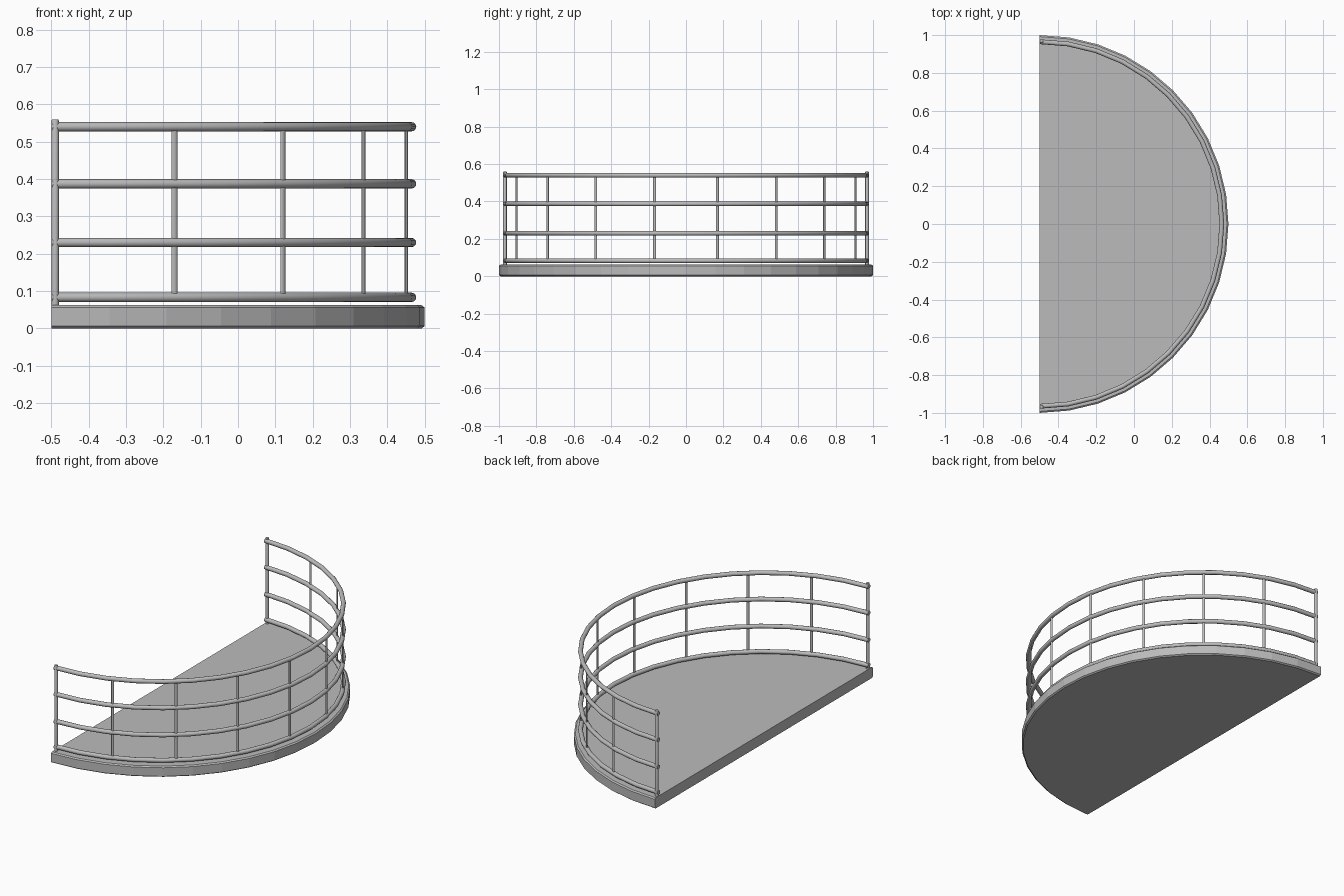
import bpy
import bmesh
from math import sin, cos, pi, radians

cube = bpy.data.objects.get("Cube")
if cube:
    bpy.data.objects.remove(cube, do_unlink=True)

CENTRE_X = -0.5      # middle of the straight edge
RAIL_R = 0.965       # radius of the railing arc
STEPS = 20           # facets along the half circle

grey = bpy.data.materials.new("painted grey")
grey.use_nodes = True
colour = (0.5, 0.5, 0.5, 1)
grey.diffuse_color = colour
grey.node_tree.nodes["Principled BSDF"].inputs["Base Color"].default_value = colour


def finish(name, bm, smooth):
    bmesh.ops.recalc_face_normals(bm, faces=bm.faces)
    mesh = bpy.data.meshes.new(name)
    bm.to_mesh(mesh)
    bm.free()
    mesh.materials.append(grey)
    obj = bpy.data.objects.new(name, mesh)
    bpy.context.collection.objects.link(obj)
    if smooth:
        bpy.ops.object.select_all(action="DESELECT")
        obj.select_set(True)
        bpy.context.view_layer.objects.active = obj
        bpy.ops.object.shade_smooth_by_angle(angle=radians(40))
    return obj


def half_lathe(name, profile, smooth):
    """Turn a closed (radius, z) profile through a half circle, with capped ends."""
    bm = bmesh.new()
    rings = []
    for i in range(STEPS + 1):
        a = -pi / 2 + pi * i / STEPS
        rings.append([bm.verts.new((CENTRE_X + r * cos(a), r * sin(a), z))
                      for r, z in profile])
    n = len(profile)
    for a, b in zip(rings, rings[1:]):
        for j in range(n):
            k = (j + 1) % n
            if profile[j][0] or profile[k][0]:
                bm.faces.new((a[j], a[k], b[k], b[j]))
    bm.faces.new(rings[0])
    bm.faces.new(rings[-1])
    bmesh.ops.remove_doubles(bm, verts=bm.verts, dist=1e-5)
    return finish(name, bm, smooth)


def post(name, x, y, z0, z1, width, depth, turn, bevel=0):
    """Upright rod, width along the arc and depth across it."""
    bm = bmesh.new()
    bmesh.ops.create_cone(bm, cap_ends=True, segments=12, radius1=0.5,
                          radius2=0.5, depth=z1 - z0)
    bmesh.ops.scale(bm, vec=(depth, width, 1), verts=bm.verts)
    if bevel:
        rim = [e for e in bm.edges if all(v.co.z > 0 for v in e.verts)]
        bmesh.ops.bevel(bm, geom=rim, offset=bevel, segments=2,
                        profile=0.5, affect="EDGES")
    obj = finish(name, bm, True)
    obj.location = (x, y, (z0 + z1) / 2)
    obj.rotation_euler.z = turn
    return obj


# Half-round floor slab with a small bevel on the curved rim
half_lathe("floor_slab", [(0, 0), (0.992, 0), (1, 0.006), (1, 0.056),
                          (0.992, 0.062), (0, 0.062)], False)

# Four curved rails
for i, z in enumerate((0.083, 0.23, 0.387, 0.54)):
    circle = [(RAIL_R + 0.0125 * cos(t * pi / 6), z + 0.0125 * sin(t * pi / 6))
              for t in range(12)]
    half_lathe(f"rail_{i + 1}", circle, True)

# Slim posts spaced evenly around the arc
for i in range(1, 9):
    a = -pi / 2 + pi * i / 9
    post(f"slim_post_{i}", CENTRE_X + RAIL_R * cos(a), RAIL_R * sin(a),
         0.083, 0.54, 0.016, 0.009, a)

# Stouter end posts at the straight edge
for side, name in ((-1, "front_end_post"), (1, "back_end_post")):
    post(name, CENTRE_X + 0.01, side * 0.968, 0.05, 0.56, 0.02, 0.02, 0, 0.004)
